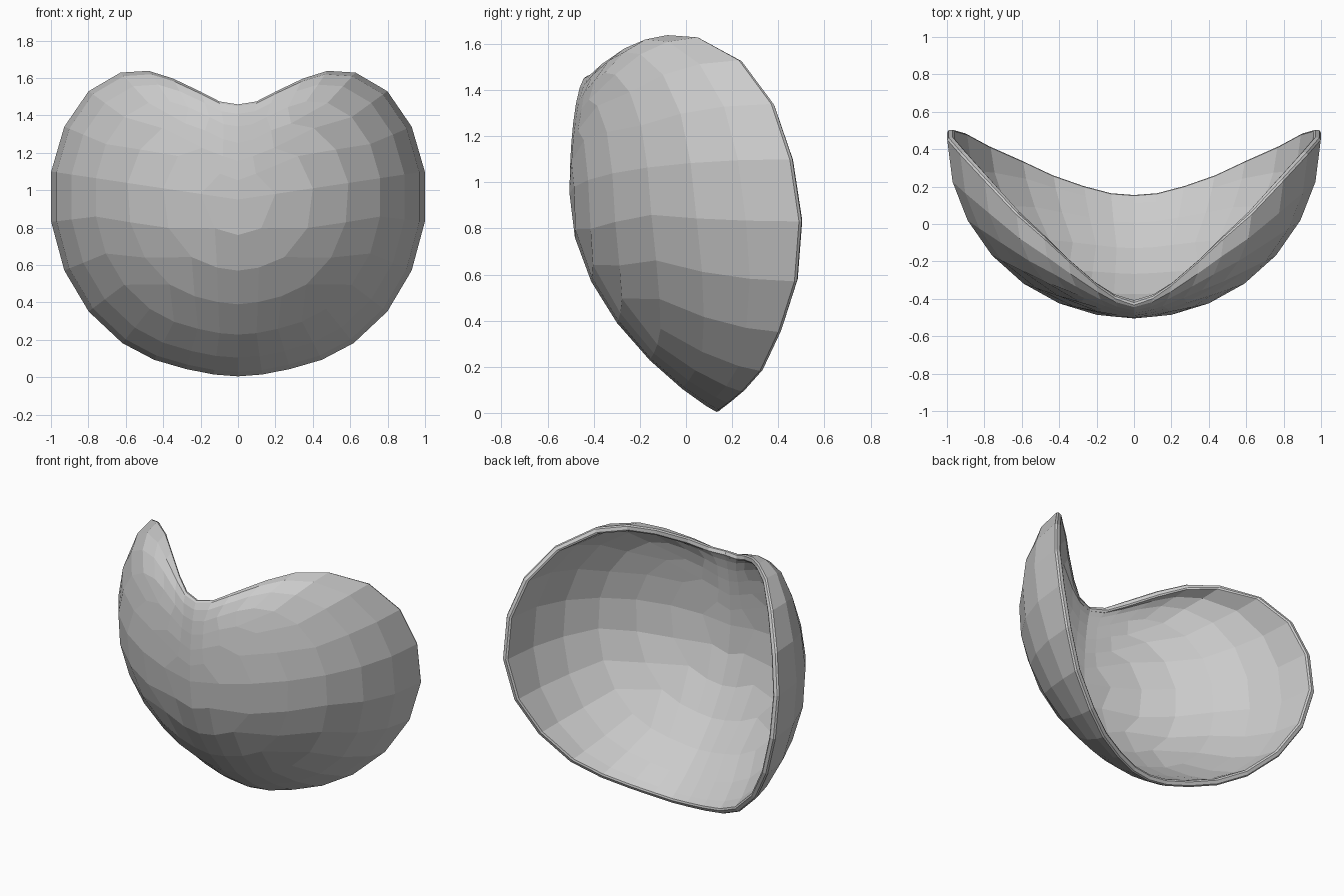
import bpy, math

if "Cube" in bpy.data.objects:
    bpy.data.objects.remove(bpy.data.objects["Cube"])

# Right half of the rim, top centre round to bottom centre
half = [(0, -.425, 1.465), (.1, -.39, 1.48), (.2, -.32, 1.53), (.35, -.19, 1.6),
        (.48, -.07, 1.64), (.63, .06, 1.63), (.8, .24, 1.53), (.93, .38, 1.34),
        (1, .46, 1.1), (1, .5, .83), (.93, .48, .57), (.8, .41, .35),
        (.62, .33, .18), (.45, .25, .09), (.28, .19, .04), (.13, .15, .01), (0, .14, 0)]
rim = half + [(-x, y, z) for x, y, z in half[-2:0:-1]]
CY, CZ = -.505, .95                      # deepest point of the bowl
T = [0, .2, .4, .59, .76, .89, .97, 1]   # ring positions, centre to rim
N = 4                                    # inner rings form a square quad patch


def count(j):
    return 8 * min(j, N)


def point(j, k):
    """Point k on ring j: elliptical bulge, straighter towards the bottom."""
    s = k * 32 / count(j)
    i, f = int(s), s - int(s)
    x, y, z = (a + (b - a) * f for a, b in zip(rim[i % 32], rim[(i + 1) % 32]))
    down = max(0, (CZ - z) / math.hypot(x, z - CZ))
    g = (1 - T[j] ** 2) ** (.5 + .4 * down ** 2)
    return (x * T[j], y + (CY - y) * g, CZ + (z - CZ) * T[j])


verts, start = [(0, CY, CZ)], [0]
for j in range(1, len(T)):
    start.append(len(verts))
    verts += [point(j, k) for k in range(count(j))]


def grid_index(u, v):
    j = max(abs(u), abs(v))
    if j == 0:
        return 0
    k = u if v == j else 2 * j - v if u == j else 4 * j - u if v == -j else 6 * j + v
    return start[j] + k % (8 * j)


# Central patch, then the bands running out to the rim
faces = [[grid_index(u, v), grid_index(u + 1, v), grid_index(u + 1, v + 1), grid_index(u, v + 1)]
         for u in range(-N, N) for v in range(-N, N)]
for j in range(N, len(T) - 1):
    a, b = start[j], start[j + 1]
    for k in range(32):
        m = (k + 1) % 32
        faces.append([a + k, a + m, b + m, b + k])

mesh = bpy.data.meshes.new("curved_shell")
mesh.from_pydata(verts, [], faces)
shell = bpy.data.objects.new("curved_shell", mesh)
bpy.context.collection.objects.link(shell)

# Wall thickness and softened rim
solid = shell.modifiers.new("thickness", 'SOLIDIFY')
solid.thickness = .04
solid.offset = -1
bevel = shell.modifiers.new("rim_bevel", 'BEVEL')
bevel.width = .01
bevel.segments = 1
bevel.limit_method = 'ANGLE'
bevel.angle_limit = math.radians(55)
